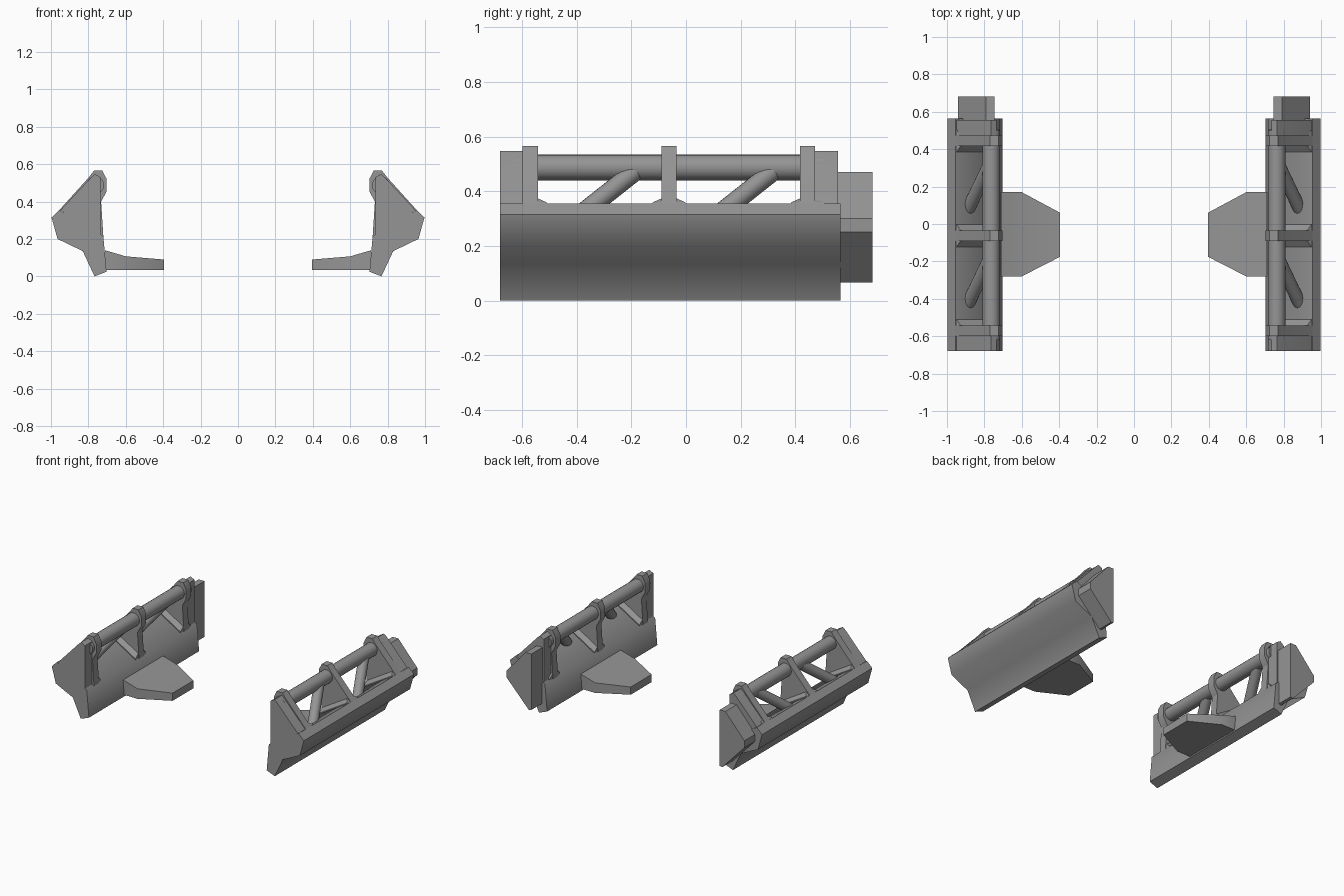
import bpy, bmesh, math
from mathutils import Vector

cube = bpy.data.objects.get("Cube")
if cube:
    bpy.data.objects.remove(cube, do_unlink=True)

GREY = (0.30, 0.30, 0.30, 1)
metal = bpy.data.materials.new("grey_metal")
metal.use_nodes = True
metal.diffuse_color = GREY
metal.node_tree.nodes["Principled BSDF"].inputs["Base Color"].default_value = GREY


def finish(name, bm, angle=30):
    """Turn a bmesh into an object mirrored to both sides."""
    bmesh.ops.recalc_face_normals(bm, faces=bm.faces)
    mesh = bpy.data.meshes.new(name)
    bm.to_mesh(mesh)
    bm.free()
    mesh.materials.append(metal)
    obj = bpy.data.objects.new(name, mesh)
    bpy.context.collection.objects.link(obj)
    bpy.context.view_layer.objects.active = obj
    obj.select_set(True)
    bpy.ops.object.shade_smooth_by_angle(angle=math.radians(angle))
    obj.select_set(False)
    obj.modifiers.new("both_sides", 'MIRROR').use_clip = False
    return obj


def loft(name, rings, angle=30):
    """Join matching rings of points, closing both ends."""
    bm = bmesh.new()
    loops = [[bm.verts.new(p) for p in ring] for ring in rings]
    for a, b in zip(loops, loops[1:]):
        for i in range(len(a)):
            j = (i + 1) % len(a)
            bm.faces.new((a[i], a[j], b[j], b[i]))
    bm.faces.new(loops[0])
    bm.faces.new(loops[-1])
    return finish(name, bm, angle)


def prism(name, profile, y0, y1, angle=30):
    """Extrude an x-z profile along y."""
    return loft(name, [[(x, y, z) for x, z in profile] for y in (y0, y1)], angle)


def rod(name, start, end, radius):
    start, end = Vector(start), Vector(end)
    axis = end - start
    bm = bmesh.new()
    bmesh.ops.create_cone(bm, cap_ends=True, segments=20, radius1=radius,
                          radius2=radius, depth=axis.length)
    bm.transform(axis.to_track_quat('Z', 'Y').to_matrix().to_4x4())
    bmesh.ops.translate(bm, verts=bm.verts, vec=(start + end) / 2)
    return finish(name, bm, 40)


# Long side rail
prism("side_rail", [(0.72, 0.215), (0.955, 0.355), (0.997, 0.315), (0.965, 0.20),
                    (0.83, 0.135), (0.767, 0.0), (0.703, 0.025)], -0.68, 0.565, 60)

# Upper bar and slanted struts
rod("upper_bar", (0.763, -0.62, 0.487), (0.763, 0.50, 0.487), 0.047)
for y in (-0.192, 0.313):
    rod("slanted_strut", (0.893, y - 0.248, 0.272), (0.775, y, 0.468), 0.035)

# Braces that wrap the bar, each with a flared foot on the rail
BRACE = [(0.702, 0.52), (0.725, 0.565), (0.77, 0.565), (0.797, 0.53),
         (0.955, 0.355), (0.72, 0.215), (0.732, 0.40), (0.702, 0.455)]
for y, front, back in ((-0.57, 0.028, 0.06), (-0.062, 0.06, 0.06), (0.445, 0.06, 0.06)):
    prism("brace", BRACE, y - 0.028, y + 0.028)
    foot = []
    for rise, f, b in ((-0.01, front, back), (0.008, front, back), (0.035, 0.028, 0.028)):
        inner, outer = 0.725, 0.955 - max(rise, 0) * 0.8
        slope = lambda x: 0.215 + (x - 0.72) * 0.596 + rise
        foot.append([(inner, y - f, slope(inner)), (outer, y - f, slope(outer)),
                     (outer, y + b, slope(outer)), (inner, y + b, slope(inner))])
    loft("brace_foot", foot)

# Closing blocks at both ends of the frame
BLOCK = [(0.735, 0.215), (0.735, 0.53), (0.765, 0.547), (0.785, 0.53), (0.95, 0.353)]
prism("front_block", BLOCK, -0.68, -0.57)
prism("back_block", BLOCK, 0.45, 0.557)

# Rear plug
prism("rear_plug", [(0.745, 0.07), (0.745, 0.47), (0.79, 0.47), (0.94, 0.30),
                    (0.94, 0.25), (0.765, 0.065)], 0.55, 0.683)

# Tapered inner wing
STATIONS = [(0.395, -0.175, 0.06, 0.09), (0.60, -0.28, 0.17, 0.107), (0.712, -0.28, 0.17, 0.14)]
loft("inner_wing", [[(x, a, 0.035), (x, b, 0.035), (x, b, top), (x, a, top)]
                    for x, a, b, top in STATIONS])
